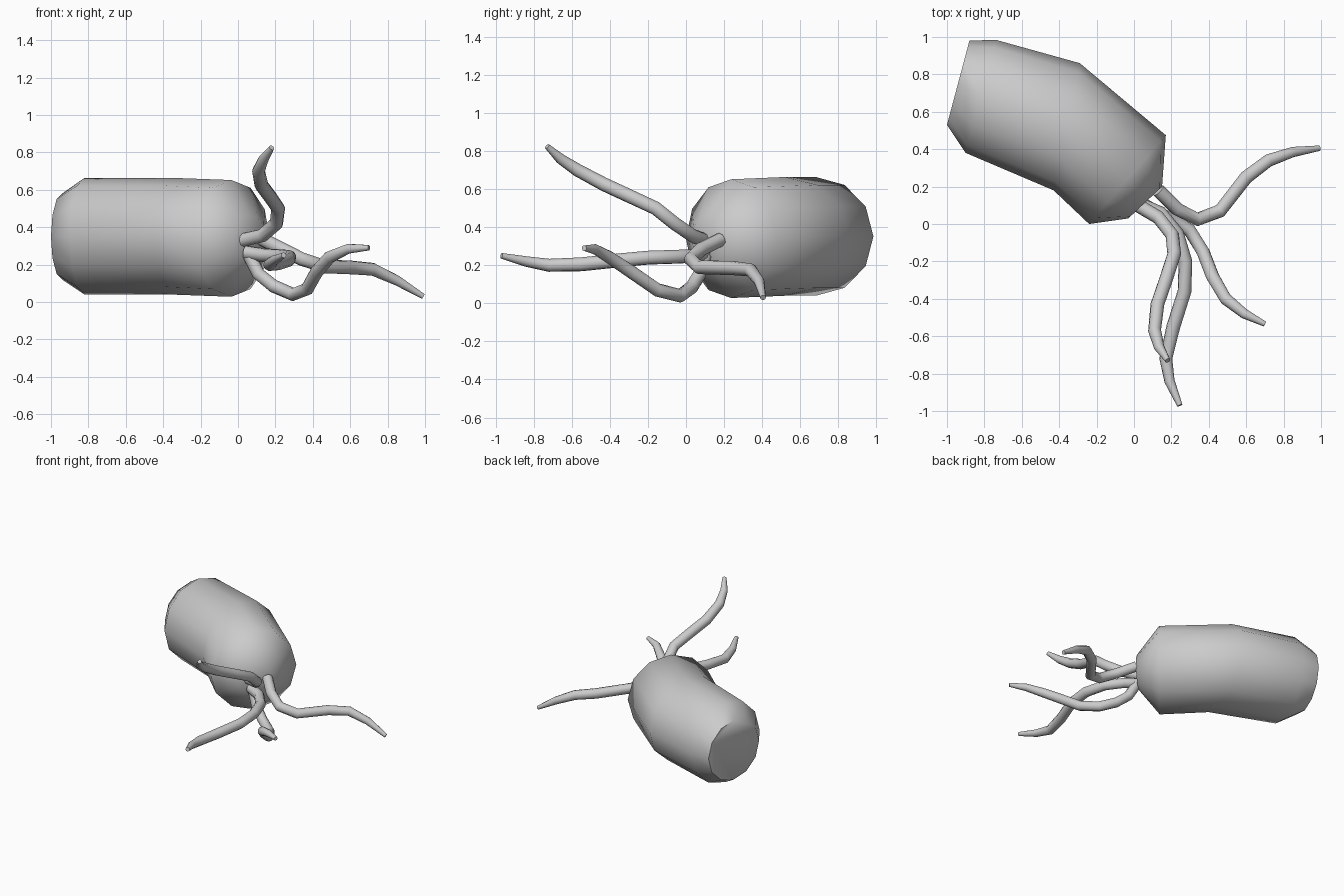
import bpy, bmesh, math
from mathutils import Vector

if "Cube" in bpy.data.objects:
    bpy.data.objects.remove(bpy.data.objects["Cube"])


def skin(name, rings, smooth=60):
    """Bridge a list of equal-sized vertex rings into a closed tube."""
    bm = bmesh.new()
    loops = [[bm.verts.new(p) for p in ring] for ring in rings]
    n = len(loops[0])
    for a, b in zip(loops, loops[1:]):
        for i in range(n):
            j = (i + 1) % n
            bm.faces.new((a[i], a[j], b[j], b[i]))
    bm.faces.new(loops[0])
    bm.faces.new(loops[-1])
    bmesh.ops.recalc_face_normals(bm, faces=bm.faces)
    mesh = bpy.data.meshes.new(name)
    bm.to_mesh(mesh)
    bm.free()
    ob = bpy.data.objects.new(name, mesh)
    bpy.context.collection.objects.link(ob)
    bpy.ops.object.select_all(action='DESELECT')
    ob.select_set(True)
    bpy.context.view_layer.objects.active = ob
    bpy.ops.object.shade_smooth_by_angle(angle=math.radians(smooth))
    return ob


def ellipse(c, u, v, n):
    return [c + u * math.cos(2 * math.pi * i / n) + v * math.sin(2 * math.pi * i / n)
            for i in range(n)]


def tentacle(name, path, radius=0.037, sides=10):
    pts = [Vector(p) for p in path]
    last = len(pts) - 1
    rings, u = [], None
    for i, p in enumerate(pts):
        t = Vector()
        if i > 0:
            t += (p - pts[i - 1]).normalized()
        if i < last:
            t += (pts[i + 1] - p).normalized()
        t.normalize()
        if u is None:
            u = t.orthogonal()
        u = (u - t * u.dot(t)).normalized()
        r = radius * {0: 0.4, 1: 0.75, 2: 0.94}.get(last - i, 1.0)
        rings.append(ellipse(p, u * r, t.cross(u) * r, sides))
    skin(name, rings)


# Bent body: each ring is its two side points seen from above, mid height, half height
body = [((-1.00, 0.53), (-0.88, 0.98), 0.35, 0.23),
        ((-0.90, 0.38), (-0.74, 0.985), 0.352, 0.312),
        ((-0.43, 0.18), (-0.29, 0.86), 0.352, 0.312),
        ((-0.24, 0.00), (0.17, 0.475), 0.34, 0.312),
        ((-0.03, 0.03), (0.15, 0.20), 0.34, 0.125)]
rings = []
for a, b, z, h in body:
    a, b = Vector((*a, z)), Vector((*b, z))
    rings.append(ellipse((a + b) / 2, (b - a) / 2, Vector((0, 0, h)), 12))
skin("body", rings)

# Four curling tentacles from the front end
tentacle("tentacle_side", [
    (0.13, 0.18, 0.335), (0.23, 0.08, 0.285), (0.34, 0.025, 0.23), (0.46, 0.07, 0.19),
    (0.60, 0.25, 0.185), (0.72, 0.34, 0.175), (0.85, 0.385, 0.115), (0.99, 0.405, 0.03)])
tentacle("tentacle_low", [
    (0.06, 0.10, 0.25), (0.11, 0.07, 0.15), (0.19, 0.03, 0.085), (0.295, -0.03, 0.04),
    (0.37, -0.15, 0.07), (0.42, -0.28, 0.16), (0.49, -0.40, 0.24), (0.59, -0.48, 0.285),
    (0.70, -0.535, 0.29)], 0.036)
tentacle("tentacle_raised", [
    (0.02, 0.10, 0.33), (0.13, 0.035, 0.355), (0.205, -0.06, 0.42), (0.215, -0.16, 0.50),
    (0.17, -0.30, 0.565), (0.125, -0.43, 0.625), (0.11, -0.57, 0.70), (0.135, -0.66, 0.76),
    (0.18, -0.73, 0.825)])
tentacle("tentacle_front", [
    (0.04, 0.10, 0.265), (0.14, 0.06, 0.25), (0.23, -0.05, 0.245), (0.275, -0.20, 0.24),
    (0.27, -0.36, 0.225), (0.21, -0.55, 0.205), (0.17, -0.72, 0.20), (0.19, -0.84, 0.22),
    (0.245, -0.97, 0.25)])
